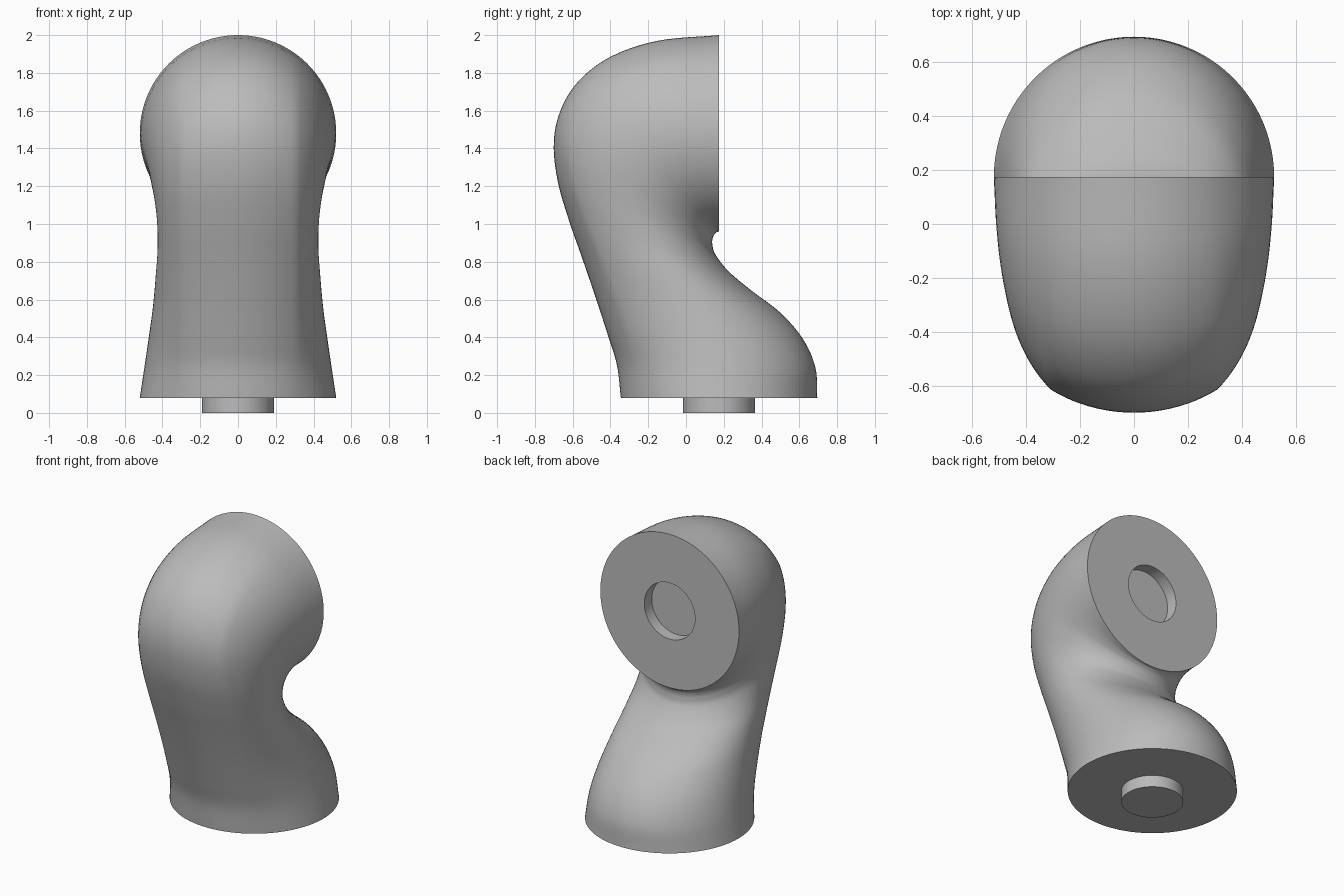
import bpy
import bmesh
from math import sin, cos, asin, sqrt, pi, radians
from mathutils import Vector

cube = bpy.data.objects.get("Cube")
if cube:
    bpy.data.objects.remove(cube, do_unlink=True)

END_RADIUS = 0.52
PEG_RADIUS = 0.19
CREASE_X = 0.31
PEG_HEIGHT = 0.08
STEPS = 6

# Sections of the bend: front point (y, z), back point (y, z), half width
SECTIONS = [
    (-0.345, 0.08, 0.695, 0.08, 0.52),
    (-0.365, 0.25, 0.685, 0.24, 0.495),
    (-0.41, 0.40, 0.62, 0.39, 0.473),
    (-0.475, 0.60, 0.50, 0.53, 0.45),
    (-0.55, 0.82, 0.35, 0.645, 0.435),
    (-0.62, 1.02, 0.225, 0.75, 0.425),
    (-0.68, 1.23, 0.155, 0.84, 0.43),
    (-0.70, 1.43, 0.14, 0.89, 0.445),
    (-0.665, 1.60, 0.14, 0.92, 0.463),
    (-0.57, 1.755, 0.147, 0.94, 0.48),
    (-0.40, 1.885, 0.155, 0.95, 0.498),
    (-0.15, 1.97, 0.163, 0.957, 0.512),
    (0.175, 2.0, 0.175, 0.96, 0.52),
]


def smooth_sections(rows):
    """Catmull-Rom interpolation through the sections."""
    rows = [Vector(r) for r in rows]
    padded = [2 * rows[0] - rows[1]] + rows + [2 * rows[-1] - rows[-2]]
    out = []
    for a, b, c, d in zip(padded, padded[1:], padded[2:], padded[3:]):
        for i in range(STEPS):
            t = i / STEPS
            out.append(0.5 * (2 * b + (c - a) * t + (2 * a - 5 * b + 4 * c - d) * t ** 2
                              + (3 * b - a - 3 * c + d) * t ** 3))
    return out + [rows[-1]]


def angles(width):
    """Angles round a section, measured from the front, with one on each crease."""
    k = asin(CREASE_X / width)
    half = [k * i / 10 for i in range(10)]
    half += [k + (pi / 2 - k) * i / 14 for i in range(14)]
    half += [pi / 2 + pi / 2 * i / 24 for i in range(24)]
    return half + [pi] + [-t for t in reversed(half[1:])]


def bend_ring(row):
    """Oval section whose front is a flatter arc meeting the sides at a soft crease."""
    front = Vector((0, row[0], row[1]))
    back = Vector((0, row[2], row[3]))
    width = row[4]
    depth = (front - back).length / 2
    axis = (front - back).normalized()
    drop = END_RADIUS - sqrt(END_RADIUS ** 2 - CREASE_X ** 2)
    side = (depth - drop) / sqrt(1 - (CREASE_X / width) ** 2)
    points = []
    for t in angles(width):
        x = width * sin(t)
        v = depth * cos(t)
        if v > 0:
            v = side * cos(t)
            if abs(x) <= CREASE_X:
                v = depth - END_RADIUS + sqrt(END_RADIUS ** 2 - x * x)
        points.append((front + back) / 2 + axis * v + Vector((x, 0, 0)))
    return points


def circle_ring(center, axis):
    return [Vector(center) + Vector(axis) * PEG_RADIUS * cos(t)
            + Vector((PEG_RADIUS * sin(t), 0, 0)) for t in angles(END_RADIUS)]


# Peg, bend and socket joined as one run of rings
mid = 0.175
rings = [circle_ring((0, mid, z), (0, -1, 0)) for z in (0, PEG_HEIGHT)]
rings += [bend_ring(row) for row in smooth_sections(SECTIONS)]
rings += [circle_ring((0, y, 1.48), (0, 0, 1)) for y in (mid, mid - PEG_HEIGHT)]

bm = bmesh.new()
loops = [[bm.verts.new(p) for p in ring] for ring in rings]
for low, high in zip(loops, loops[1:]):
    n = len(low)
    for i in range(n):
        j = (i + 1) % n
        bm.faces.new((low[i], low[j], high[j], high[i]))
bm.faces.new(loops[0])
bm.faces.new(loops[-1])
bmesh.ops.recalc_face_normals(bm, faces=bm.faces)
mesh = bpy.data.meshes.new("bent_connector")
bm.to_mesh(mesh)
bm.free()

# Plain grey finish
grey = bpy.data.materials.new("plain grey")
grey.use_nodes = True
color = (0.5, 0.5, 0.5, 1)
grey.diffuse_color = color
grey.node_tree.nodes["Principled BSDF"].inputs["Base Color"].default_value = color
mesh.materials.append(grey)

connector = bpy.data.objects.new("bent_connector", mesh)
bpy.context.collection.objects.link(connector)
bpy.context.view_layer.objects.active = connector
connector.select_set(True)
bpy.ops.object.shade_smooth_by_angle(angle=radians(40))
